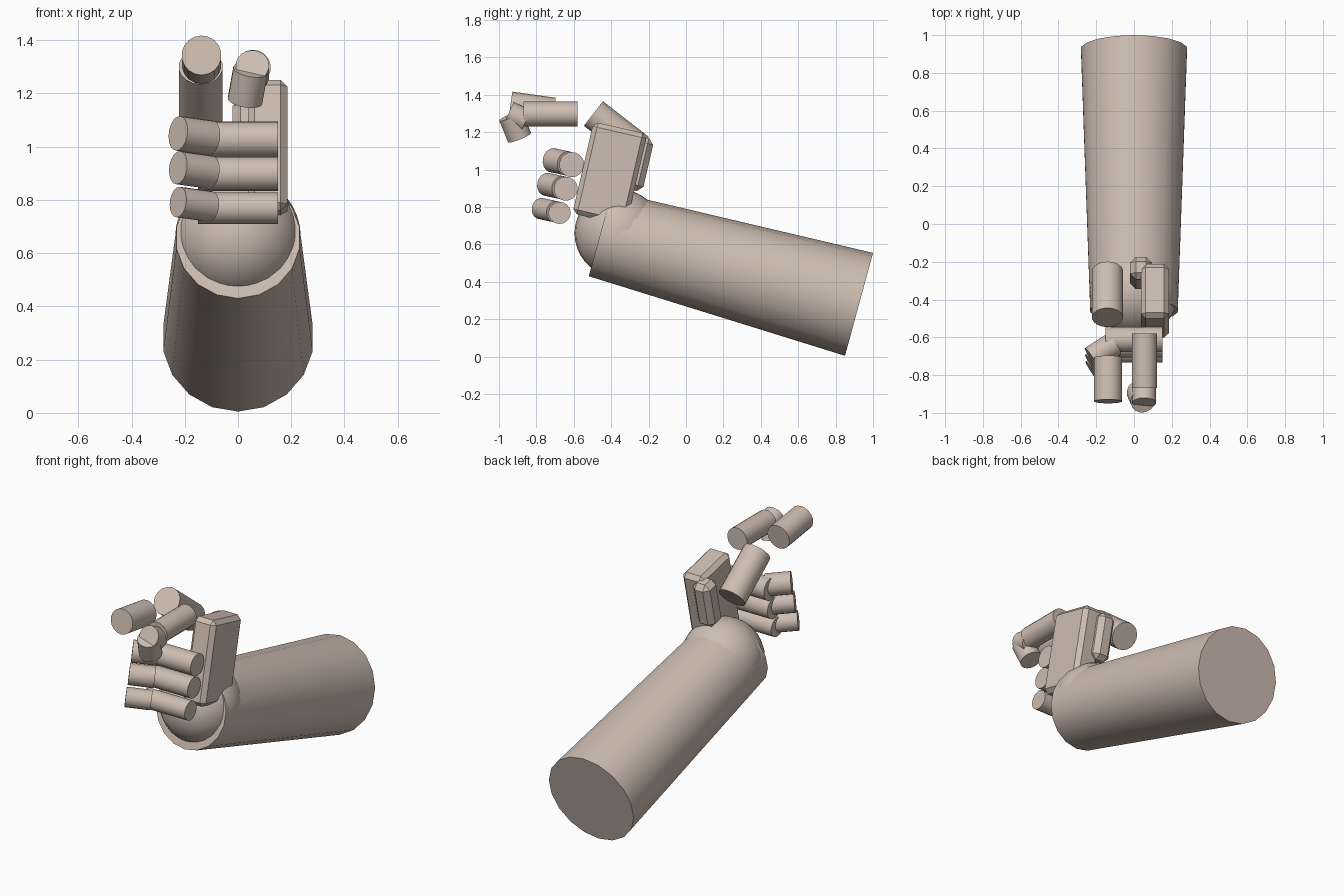
import bpy, bmesh, math
from mathutils import Vector, Matrix

if "Cube" in bpy.data.objects:
    bpy.data.objects.remove(bpy.data.objects["Cube"])

skin = bpy.data.materials.new("warm_beige")
skin.diffuse_color = (0.62, 0.51, 0.44, 1)
skin.use_nodes = True
skin.node_tree.nodes["Principled BSDF"].inputs["Base Color"].default_value = skin.diffuse_color
TILT = Matrix.Rotation(math.radians(-13), 4, 'X')   # the hand leans back


def finish(name, bm, matrix):
    """Turn a bmesh into a named, smooth-shaded object."""
    mesh = bpy.data.meshes.new(name)
    bmesh.ops.recalc_face_normals(bm, faces=bm.faces)
    bm.to_mesh(mesh)
    bm.free()
    mesh.materials.append(skin)
    ob = bpy.data.objects.new(name, mesh)
    bpy.context.collection.objects.link(ob)
    ob.matrix_world = matrix
    bpy.ops.object.select_all(action='DESELECT')
    ob.select_set(True)
    bpy.context.view_layer.objects.active = ob
    bpy.ops.object.shade_smooth_by_angle(angle=math.radians(30))
    return ob


def rod(name, a, b, r1, r2=None):
    """Capped cylinder or cone from point a to point b."""
    a, b = Vector(a), Vector(b)
    bm = bmesh.new()
    bmesh.ops.create_cone(bm, cap_ends=True, segments=18, radius1=r1,
                          radius2=r1 if r2 is None else r2, depth=(b - a).length)
    turn = (b - a).to_track_quat('Z', 'Y').to_matrix().to_4x4()
    return finish(name, bm, Matrix.Translation((a + b) / 2) @ turn)


def chamfered_box(name, centre, size, width):
    """Box with chamfered edges, leaning with the hand."""
    bm = bmesh.new()
    bmesh.ops.create_cube(bm, size=1)
    bmesh.ops.scale(bm, vec=size, verts=bm.verts)
    bmesh.ops.bevel(bm, geom=list(bm.edges), offset=width, segments=1,
                    profile=0.5, affect='EDGES')
    return finish(name, bm, Matrix.Translation(centre) @ TILT)


# Forearm and wrist ball
rod("forearm", (0, 0.925, 0.28), (0, -0.458, 0.657), 0.285, 0.235)
ball = bmesh.new()
bmesh.ops.create_uvsphere(ball, u_segments=28, v_segments=18, radius=0.236)
finish("wrist", ball, Matrix.Translation((0, -0.36, 0.66)))

# Palm and the pad behind it
chamfered_box("palm", (0.111, -0.407, 0.978), (0.148, 0.295, 0.504), 0.025)
chamfered_box("thumb_pad", (0.037, -0.26, 1.034), (0.115, 0.12, 0.29), 0.03)

# Thumb
rod("thumb_lower", (-0.14, -0.25, 1.11), (-0.14, -0.495, 1.30), 0.083)
rod("thumb_tip", (-0.137, -0.707, 1.31), (-0.137, -0.939, 1.343), 0.075)

# Pointing finger, hooked down at the tip
rod("index_lower", (0.056, -0.579, 1.297), (0.056, -0.868, 1.297), 0.067)
rod("index_middle", (0.054, -0.855, 1.262), (0.054, -0.947, 1.305), 0.063)
rod("index_tip", (0.047, -0.937, 1.287), (0.026, -0.89, 1.172), 0.066)

# Three curled fingers: y and z of the lower part, radius
for i, (y, z, r) in enumerate([(-0.611, 1.027, 0.067),
                               (-0.643, 0.898, 0.064),
                               (-0.676, 0.769, 0.059)]):
    rod(f"curled_finger_lower_{i + 1}", (0.15, y, z), (-0.15, y, z), r)
    rod(f"curled_finger_tip_{i + 1}", (-0.103, y - 0.022, z + 0.006),
        (-0.225, y - 0.1, z + 0.023), r * 0.98)
